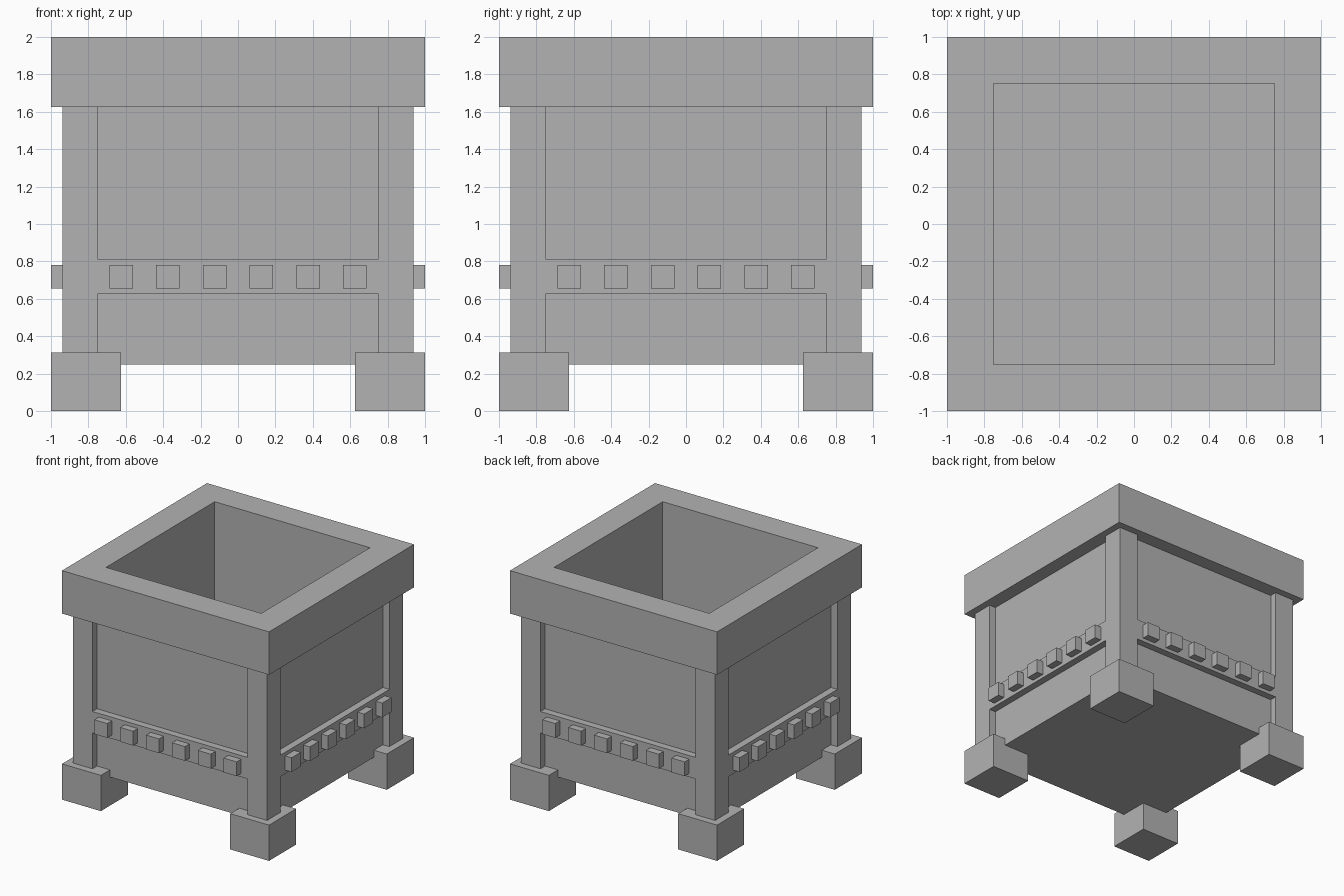
import bpy
import bmesh
from math import pi
from mathutils import Matrix, Vector

cube = bpy.data.objects.get("Cube")
if cube:
    bpy.data.objects.remove(cube, do_unlink=True)

stone = bpy.data.materials.new("grey_stone")
stone.use_nodes = True
GREY = (0.45, 0.45, 0.45, 1)
stone.diffuse_color = GREY
stone.node_tree.nodes["Principled BSDF"].inputs["Base Color"].default_value = GREY


def finish(bm, name):
    bmesh.ops.recalc_face_normals(bm, faces=bm.faces)
    mesh = bpy.data.meshes.new(name)
    bm.to_mesh(mesh)
    bm.free()
    mesh.materials.append(stone)
    obj = bpy.data.objects.new(name, mesh)
    bpy.context.collection.objects.link(obj)
    return obj


def square_sweep(name, profile, closed):
    """Sweep a (half width, height) profile around a square."""
    bm = bmesh.new()
    corners = ((-1, -1), (1, -1), (1, 1), (-1, 1))
    rings = [[bm.verts.new((sx * r, sy * r, z)) for sx, sy in corners]
             for r, z in profile]
    pairs = list(zip(rings, rings[1:]))
    if closed:
        pairs.append((rings[-1], rings[0]))
    else:
        bm.faces.new(rings[0])
        bm.faces.new(rings[-1])
    for a, b in pairs:
        for i in range(4):
            j = (i + 1) % 4
            bm.faces.new((a[i], a[j], b[j], b[i]))
    return finish(bm, name)


def box(name, low, high, turn=0):
    """Box between two corners, turned about z by quarter turns."""
    low, high = Vector(low), Vector(high)
    bm = bmesh.new()
    matrix = (Matrix.Rotation(turn * pi / 2, 4, 'Z')
              @ Matrix.Translation((low + high) / 2)
              @ Matrix.Diagonal((*(high - low), 1)))
    bmesh.ops.create_cube(bm, size=1, matrix=matrix)
    return finish(bm, name)


# Hollow basin with recessed outer panels, and the heavy rim on top
square_sweep("basin", [(0.875, 0.25), (0.875, 1.625),
                       (0.75, 1.625), (0.75, 0.375)], closed=False)
square_sweep("rim", [(1, 1.625), (1, 2), (0.75, 2), (0.75, 1.625)], closed=True)

# Each quarter turn adds a corner foot and post, a rail and its studs
for turn, side in enumerate(("front", "left", "back", "right")):
    box(f"{side}_foot", (0.625, -1, 0), (1, -0.625, 0.3125), turn)
    box(f"{side}_post", (0.75, -0.9375, 0.3), (0.9375, -0.75, 1.625), turn)
    box(f"{side}_rail", (-0.75, -0.9375, 0.625), (0.75, -0.8125, 0.8125), turn)
    for i in range(6):
        x = -0.625 + 0.25 * i
        box(f"{side}_stud_{i + 1}", (x - 0.0625, -1, 0.656),
            (x + 0.0625, -0.92, 0.781), turn)
